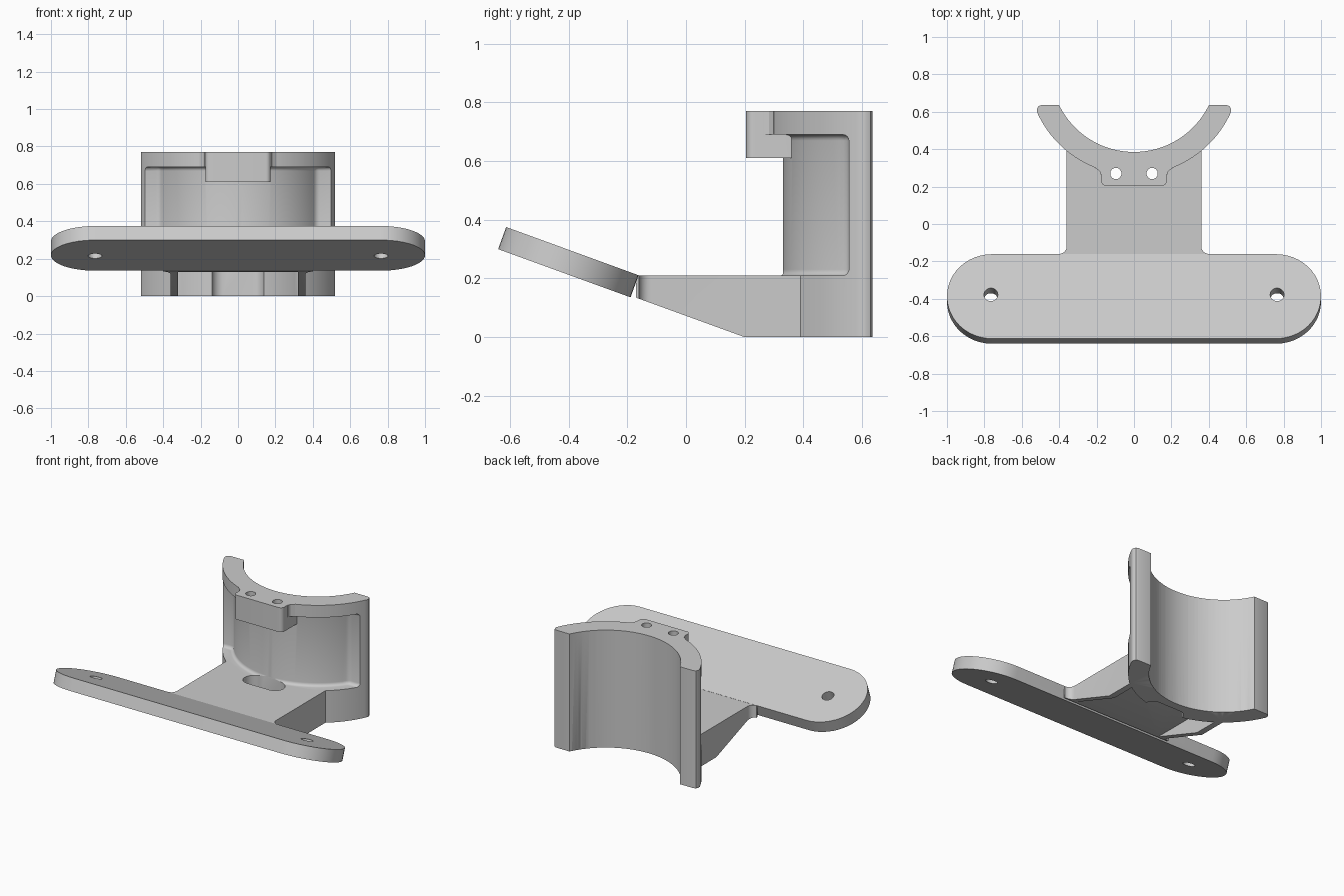
import bpy, bmesh, math
from mathutils import Matrix, Vector

if "Cube" in bpy.data.objects:
    bpy.data.objects.remove(bpy.data.objects["Cube"], do_unlink=True)

grey = bpy.data.materials.new("light_grey")
grey.use_nodes = True
grey.diffuse_color = (0.6, 0.6, 0.6, 1)
grey.node_tree.nodes["Principled BSDF"].inputs["Base Color"].default_value = (0.6, 0.6, 0.6, 1)

CY = 0.83                      # axis of the saddle
R_OUT, R_WEB, R_BORE = 0.568, 0.5, 0.445


def prism(name, outline, z0, z1):
    """Extrude an xy outline between two heights."""
    bm = bmesh.new()
    face = bm.faces.new([bm.verts.new((x, y, z0)) for x, y in outline])
    top = bmesh.ops.extrude_face_region(bm, geom=[face])
    verts = [v for v in top["geom"] if isinstance(v, bmesh.types.BMVert)]
    bmesh.ops.translate(bm, verts=verts, vec=(0, 0, z1 - z0))
    bmesh.ops.recalc_face_normals(bm, faces=bm.faces)
    mesh = bpy.data.meshes.new(name)
    bm.to_mesh(mesh)
    bm.free()
    mesh.materials.append(grey)
    obj = bpy.data.objects.new(name, mesh)
    bpy.context.collection.objects.link(obj)
    return obj


def arc(cx, cy, r, a0, a1, n):
    """Points on an arc, angles in degrees."""
    angles = [math.radians(a0 + (a1 - a0) * i / n) for i in range(n + 1)]
    return [(cx + r * math.cos(a), cy + r * math.sin(a)) for a in angles]


def saddle_arc(r, y_end, n=64):
    """Lower arc about the saddle axis, from left to right, up to y_end."""
    half = math.degrees(math.acos((CY - y_end) / r))
    return arc(0, CY, r, -90 - half, -90 + half, n)


def circle(cx, cy, r, n=32):
    return arc(cx, cy, r, 0, 360, n)[:-1]


def stadium(half_x, cy, r, n=24):
    s = half_x - r
    return arc(s, cy, r, -90, 90, n) + arc(-s, cy, r, 90, 270, n)


def mirrored(right):
    """Close an outline from its right half."""
    return right + [(-x, y) for x, y in reversed(right)]


def apply(obj, mod):
    bpy.context.view_layer.objects.active = obj
    bpy.ops.object.modifier_apply(modifier=mod.name)


def combine(target, tool, operation):
    mod = target.modifiers.new("combine", "BOOLEAN")
    mod.operation, mod.solver, mod.object = operation, "EXACT", tool
    apply(target, mod)
    bpy.data.objects.remove(tool, do_unlink=True)


def cut(target, tool):
    combine(target, tool, "DIFFERENCE")


def join(target, tool):
    combine(target, tool, "UNION")


# Saddle: thick arc with rounded tips
tips = [(0.519, 0.615), (0.512, 0.629), (0.498, 0.635)]
bracket = prism("bracket", saddle_arc(R_OUT, 0.6)
                + tips + [(-x, y) for x, y in reversed(tips)], 0, 0.77)

# Recessed web in the front of the saddle, with filleted corners
recess = prism("recess", saddle_arc(R_WEB, 0.555, 48)
               + [(0.8, 0.555), (0.8, 0.1), (-0.8, 0.1), (-0.8, 0.555)], 0.21, 0.69)
mod = recess.modifiers.new("fillet", "BEVEL")
mod.width, mod.segments, mod.limit_method, mod.angle_limit = 0.025, 4, "ANGLE", 0.7
apply(recess, mod)
cut(bracket, recess)

# Neck with flared roots at the flange and a sloped underside
flare = arc(0.40, -0.12, 0.04, 270, 180, 6)
neck = prism("neck", mirrored([(0.40, -0.17)] + flare + [(0.36, 0.40)]), 0, 0.21)
ramp = prism("ramp", [(-0.6, -0.6), (0.6, -0.6), (0.6, 0.6), (-0.6, 0.6)], -0.6, 0)
ramp.matrix_world = Matrix.Translation((0, 0.2, 0)) @ Matrix.Rotation(math.radians(-20), 4, "X")
bpy.context.view_layer.update()
cut(neck, ramp)
join(bracket, neck)

# Open pocket beneath the neck
cut(bracket, prism("pocket", [p for p in saddle_arc(R_OUT, 0.5) if abs(p[0]) < 0.32]
                   + [(0.32, 0.36), (0.32, -0.25), (-0.32, -0.25), (-0.32, 0.36)],
                   -0.1, 0.13))

# Screw block at the top of the saddle, blended into the rim
block = mirrored(arc(0.15, 0.23, 0.025, -90, 0, 6) + [(0.175, 0.36)])
join(bracket, prism("screw_block", block, 0.61, 0.77))
blend = mirrored([(0.17, 0.265), (0.178, 0.265), (0.184, 0.282), (0.205, 0.298), (0.19, 0.32)])
join(bracket, prism("block_blend", blend, 0.69, 0.77))

# Bore with chamfered ends
cut(bracket, prism("bore", circle(0, CY, R_BORE, 128), -0.1, 0.9))
for z, up in ((0.77, 1), (0, -1)):
    bm = bmesh.new()
    bmesh.ops.create_cone(bm, cap_ends=True, segments=128, depth=0.06,
                          radius1=R_BORE - 0.015, radius2=R_BORE + 0.045)
    if up < 0:
        bmesh.ops.rotate(bm, verts=bm.verts, matrix=Matrix.Rotation(math.pi, 3, "X"))
    bmesh.ops.translate(bm, verts=bm.verts, vec=Vector((0, CY, z + up * 0.015)))
    mesh = bpy.data.meshes.new("chamfer")
    bm.to_mesh(mesh)
    bm.free()
    mesh.materials.append(grey)
    chamfer = bpy.data.objects.new("chamfer", mesh)
    bpy.context.collection.objects.link(chamfer)
    cut(bracket, chamfer)

# Screw holes and the access slot below them
for side in (-1, 1):
    cut(bracket, prism("screw_hole", circle(side * 0.097, 0.27, 0.03), 0.5, 0.9))
cut(bracket, prism("access_slot", stadium(0.14, 0.27, 0.06), -0.1, 0.3))

# Tilted mounting flange with two holes
flange = prism("flange", stadium(1.0, 0, 0.24), -0.08, 0)
for side in (-1, 1):
    cut(flange, prism("flange_hole", circle(side * 0.765, 0.01, 0.037), -0.2, 0.2))
flange.matrix_world = (Matrix.Translation((0, -0.387, 0.293))
                       @ Matrix.Rotation(math.radians(-20), 4, "X"))
bpy.context.view_layer.update()
join(bracket, flange)

# Smooth curves, crisp edges
bpy.ops.object.select_all(action="DESELECT")
bracket.select_set(True)
bpy.context.view_layer.objects.active = bracket
bpy.ops.object.shade_smooth_by_angle(angle=math.radians(30))
